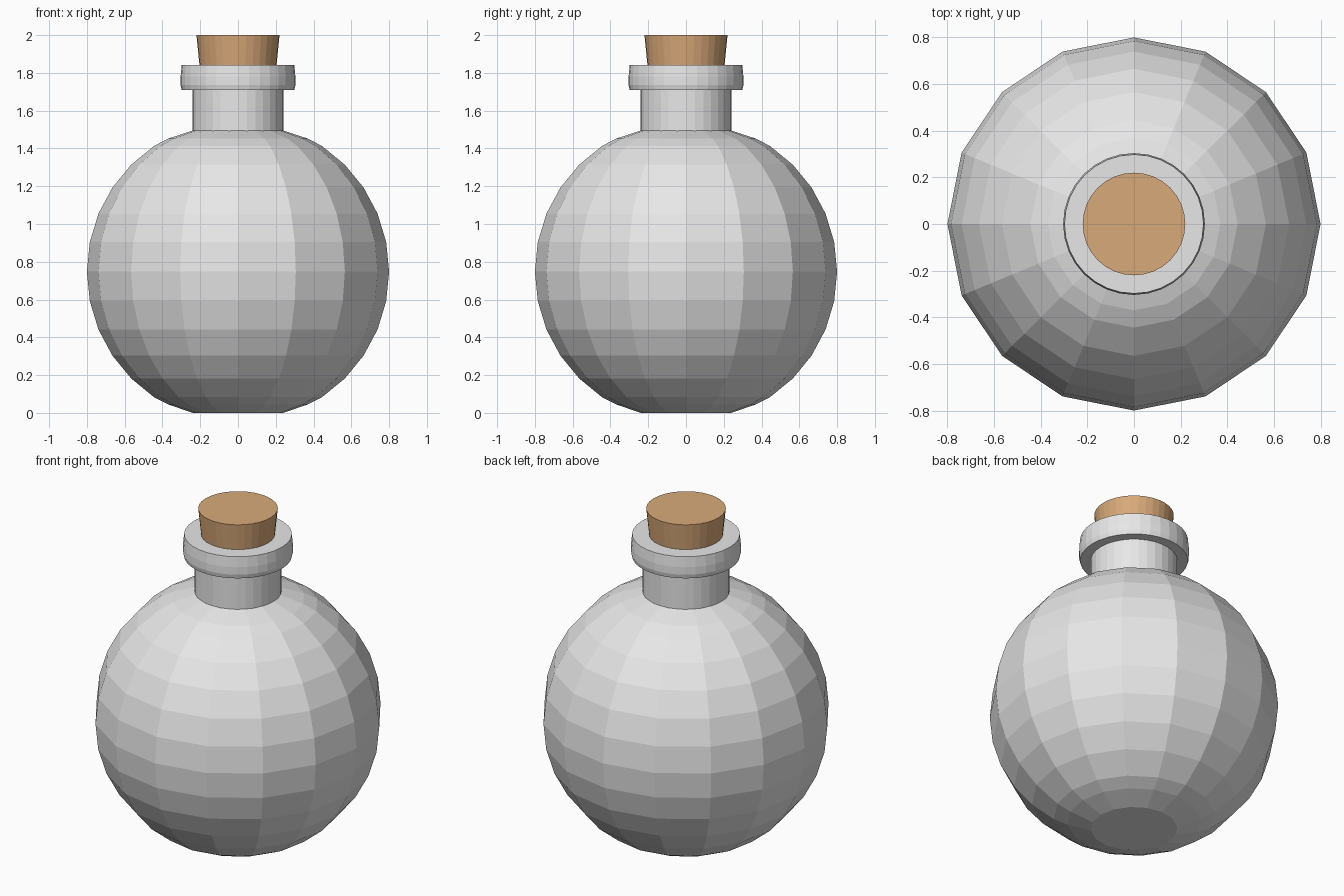
import bpy
import bmesh
import math

if "Cube" in bpy.data.objects:
    bpy.data.objects.remove(bpy.data.objects["Cube"])


def material(name, rgb):
    m = bpy.data.materials.new(name)
    m.diffuse_color = (*rgb, 1.0)
    m.use_nodes = True
    m.node_tree.nodes["Principled BSDF"].inputs["Base Color"].default_value = m.diffuse_color
    return m


def lathe(name, profile, sides, mat):
    """Revolve (radius, z) points around z, closing both ends with a flat cap."""
    bm = bmesh.new()
    rings = []
    for r, z in profile:
        rings.append([bm.verts.new((r * math.cos(2 * math.pi * i / sides),
                                    r * math.sin(2 * math.pi * i / sides), z))
                      for i in range(sides)])
    for a, b in zip(rings, rings[1:]):
        for i in range(sides):
            j = (i + 1) % sides
            bm.faces.new((a[i], a[j], b[j], b[i]))
    bm.faces.new(rings[0][::-1])
    bm.faces.new(rings[-1])
    mesh = bpy.data.meshes.new(name)
    bm.to_mesh(mesh)
    bm.free()
    mesh.materials.append(mat)
    obj = bpy.data.objects.new(name, mesh)
    bpy.context.collection.objects.link(obj)
    return obj


glass = material("grey_glass", (0.8, 0.8, 0.8))
cork = material("cork_brown", (0.69, 0.40, 0.195))

# Round faceted body: sphere rings, flattened at both poles
R, MID = 0.8, 0.748
body = [(R * math.cos(math.radians(11.25 * k)), MID + R * math.sin(math.radians(11.25 * k)))
        for k in range(-5, 6)]
body = [(0.24, 0.0), (0.37, 0.045)] + body + [(0.37, 1.452), (0.24, 1.495)]
lathe("bottle_body", body, 16, glass)

# Neck and lip
lathe("bottle_neck", [(0.24, 1.47), (0.24, 1.75)], 32, glass)
lathe("bottle_lip", [(0.298, 1.71), (0.304, 1.735), (0.304, 1.78), (0.298, 1.842)], 32, glass)

# Tapered stopper
lathe("cork_stopper", [(0.195, 1.75), (0.22, 2.0)], 32, cork)
